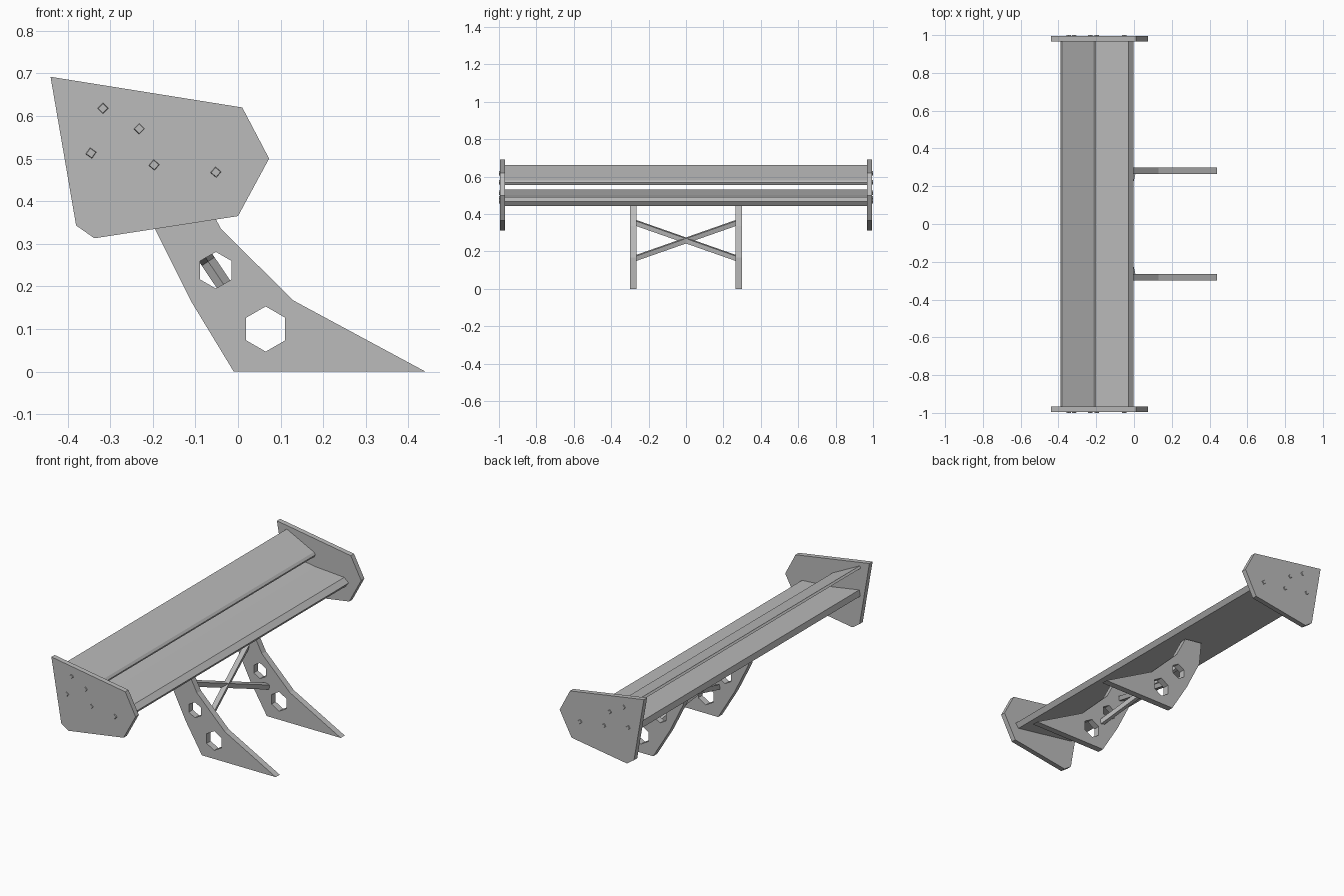
import bpy, bmesh, math
from mathutils import Vector

cube = bpy.data.objects.get("Cube")
if cube:
    bpy.data.objects.remove(cube, do_unlink=True)

GREY = (0.5, 0.5, 0.5, 1.0)
grey = bpy.data.materials.new("plain grey")
grey.use_nodes = True
grey.diffuse_color = GREY
grey.node_tree.nodes["Principled BSDF"].inputs["Base Color"].default_value = GREY


def finish(name, bm):
    bmesh.ops.recalc_face_normals(bm, faces=bm.faces)
    mesh = bpy.data.meshes.new(name)
    bm.to_mesh(mesh)
    bm.free()
    mesh.materials.append(grey)
    ob = bpy.data.objects.new(name, mesh)
    bpy.context.collection.objects.link(ob)
    return ob


def slab(name, outline, y0, y1, holes=()):
    """Side profile in x-z, with optional holes, extruded from y0 to y1."""
    bm = bmesh.new()
    edges = []
    for loop in (outline, *holes):
        vs = [bm.verts.new((x, y0, z)) for x, z in loop]
        edges += [bm.edges.new((a, b)) for a, b in zip(vs, vs[1:] + vs[:1])]
    bmesh.ops.triangle_fill(bm, edges=edges, use_beauty=True,
                            use_dissolve=False, normal=(0, -1, 0))
    ext = bmesh.ops.extrude_face_region(bm, geom=bm.faces[:])
    moved = [g for g in ext["geom"] if isinstance(g, bmesh.types.BMVert)]
    bmesh.ops.translate(bm, verts=moved, vec=(0, y1 - y0, 0))
    return finish(name, bm)


def hexagon(cx, cz, r):
    return [(cx + r * math.sin(i * math.pi / 3), cz + r * math.cos(i * math.pi / 3))
            for i in range(6)]


def prism(name, rings):
    """Skin between two rings of points, capped at both ends."""
    bm = bmesh.new()
    a, b = [[bm.verts.new(p) for p in ring] for ring in rings]
    n = len(a)
    for i in range(n):
        j = (i + 1) % n
        bm.faces.new((a[i], a[j], b[j], b[i]))
    bm.faces.new(a)
    bm.faces.new(b)
    return finish(name, bm)


# Two wing blades spanning between the end plates
upper = [(-0.38, 0.663), (-0.215, 0.58), (-0.205, 0.568), (-0.213, 0.554), (-0.388, 0.653)]
lower = [(-0.378, 0.53), (-0.205, 0.502), (-0.03, 0.49), (-0.003, 0.466),
         (-0.022, 0.442), (-0.385, 0.498)]
slab("upper_blade", upper, -0.97, 0.97)
slab("lower_blade", lower, -0.97, 0.97)

plate = [(-0.44, 0.692), (0.01, 0.62), (0.073, 0.5), (0, 0.365), (-0.337, 0.313), (-0.38, 0.343)]
leg = [(-0.01, 0), (0.44, 0), (0.13, 0.167), (-0.04, 0.335), (-0.1, 0.45),
       (-0.208, 0.465), (-0.195, 0.335), (-0.11, 0.165)]
leg_holes = [hexagon(0.065, 0.1, 0.053), hexagon(-0.052, 0.238, 0.043)]
# Bolt position and turn in degrees
bolts = [(-0.317, 0.618, 0), (-0.232, 0.57, 0), (-0.345, 0.513, 10),
         (-0.197, 0.485, 5), (-0.052, 0.468, 5)]

for side, s in (("left", 1), ("right", -1)):
    # End plate, support leg and square bolt heads
    slab(side + "_end_plate", plate, s * 0.967, s * 0.995)
    slab(side + "_support_leg", leg, s * 0.265, s * 0.3, leg_holes)
    for k, (x, z, turn) in enumerate(bolts):
        rings = []
        for r, y in ((0.0145, 0.99), (0.011, 1.0)):
            rings.append([(x + r * math.cos(math.radians(turn + 90 * i)), s * y,
                           z + r * math.sin(math.radians(turn + 90 * i))) for i in range(4)])
        prism(f"{side}_bolt_{k + 1}", rings)

# Crossed diamond-section braces between the legs
normal = Vector((0.195, 0, 0.13)).normalized()
for name, s in (("brace_a", 1), ("brace_b", -1)):
    top, foot = Vector((-0.135, s * 0.275, 0.355)), Vector((-0.005, -s * 0.275, 0.162))
    across = (foot - top).normalized().cross(normal)
    corners = [v * 0.018 for v in (normal, across, -normal, -across)]
    prism(name, [[p + c for c in corners] for p in (top, foot)])
